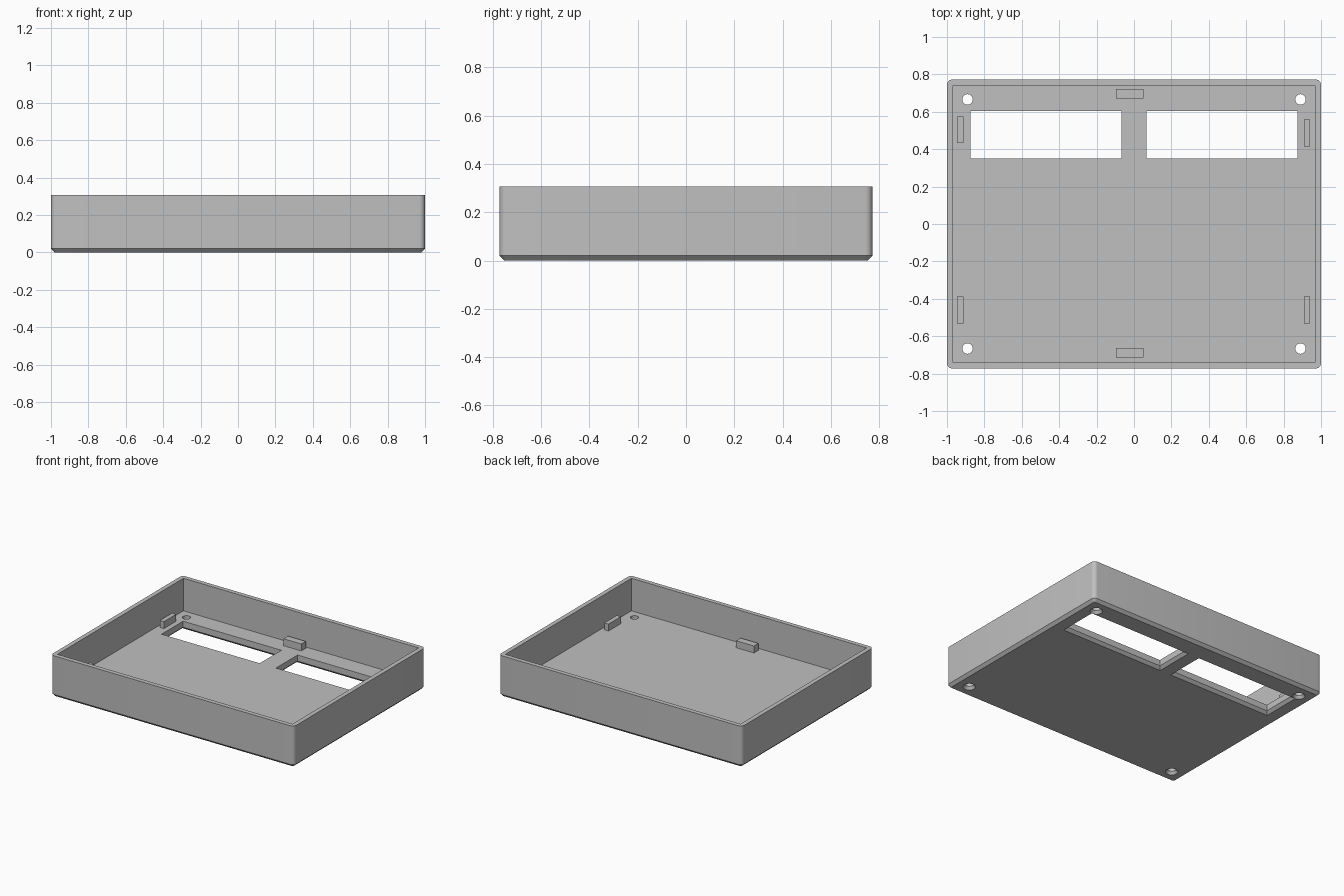
import bpy
import bmesh
from math import cos, sin, pi, radians

if "Cube" in bpy.data.objects:
    bpy.data.objects.remove(bpy.data.objects["Cube"], do_unlink=True)

HALF_X, HALF_Y, HEIGHT = 1.0, 0.773, 0.307
WALL, FLOOR, CHAMFER = 0.033, 0.065, 0.02

grey = bpy.data.materials.new("plain grey plastic")
grey.use_nodes = True
colour = (0.53, 0.53, 0.53, 1)
grey.diffuse_color = colour
grey.node_tree.nodes["Principled BSDF"].inputs["Base Color"].default_value = colour


def outline(hx, hy, radius=0.0, steps=6):
    """Rectangle outline with optional rounded corners, counter-clockwise."""
    if radius == 0:
        return [(hx, hy), (-hx, hy), (-hx, -hy), (hx, -hy)]
    points = []
    for corner, (sx, sy) in enumerate([(1, 1), (-1, 1), (-1, -1), (1, -1)]):
        for i in range(steps + 1):
            a = (corner + i / steps) * pi / 2
            points.append((sx * (hx - radius) + radius * cos(a),
                           sy * (hy - radius) + radius * sin(a)))
    return points


def circle(radius, sides=32):
    return [(radius * cos(2 * pi * i / sides), radius * sin(2 * pi * i / sides))
            for i in range(sides)]


def loft(name, sections, x=0.0, y=0.0):
    """Closed solid through a stack of (outline, height) sections."""
    bm = bmesh.new()
    rings = [[bm.verts.new((x + px, y + py, z)) for px, py in pts]
             for pts, z in sections]
    for low, high in zip(rings, rings[1:]):
        n = len(low)
        for i in range(n):
            j = (i + 1) % n
            bm.faces.new((low[i], low[j], high[j], high[i]))
    bm.faces.new(rings[0][::-1])
    bm.faces.new(rings[-1])
    bmesh.ops.recalc_face_normals(bm, faces=bm.faces)
    mesh = bpy.data.meshes.new(name)
    bm.to_mesh(mesh)
    bm.free()
    mesh.materials.append(grey)
    obj = bpy.data.objects.new(name, mesh)
    bpy.context.collection.objects.link(obj)
    return obj


def activate(obj):
    bpy.ops.object.select_all(action="DESELECT")
    obj.select_set(True)
    bpy.context.view_layer.objects.active = obj


def cut(target, cutter):
    cutter.hide_render = True
    activate(target)
    mod = target.modifiers.new("cut", "BOOLEAN")
    mod.operation = "DIFFERENCE"
    mod.solver = "EXACT"
    mod.object = cutter
    bpy.ops.object.modifier_apply(modifier=mod.name)
    bpy.data.objects.remove(cutter, do_unlink=True)


# Tray body: rounded corners and a chamfered bottom edge
full = outline(HALF_X, HALF_Y, 0.03)
tray = loft("tray", [
    (outline(HALF_X - CHAMFER, HALF_Y - CHAMFER, 0.01), 0),
    (full, CHAMFER),
    (full, HEIGHT)])

# Square-cornered cavity
inside = outline(HALF_X - WALL, HALF_Y - WALL)
cut(tray, loft("cavity_cutter", [(inside, FLOOR), (inside, HEIGHT + 0.1)]))

# Two windows, flared on the underside
win_x, win_y = 0.404, 0.127
flare = 2 * CHAMFER
for side in (-1, 1):
    opening = outline(win_x, win_y)
    cut(tray, loft("window_cutter", [
        (outline(win_x + flare, win_y + flare), -CHAMFER),
        (opening, CHAMFER),
        (opening, FLOOR + 0.1)], side * 0.4705, 0.477))

# Four countersunk screw holes
for sx in (-1, 1):
    for sy in (-1, 1):
        cut(tray, loft("hole_cutter", [
            (circle(0.058), -0.02),
            (circle(0.028), 0.02),
            (circle(0.028), FLOOR + 0.1)], sx * 0.89, sy * 0.666))

activate(tray)
bpy.ops.object.shade_smooth_by_angle(angle=radians(30))


# Locating blocks on the floor, just inside the walls
def block(name, hx, hy, x, y):
    base = outline(hx, hy)
    loft(name, [(base, FLOOR - 0.005), (base, 0.117)], x, y)


block("back_block", 0.073, 0.026, -0.022, 0.697)
block("front_block", 0.073, 0.026, -0.022, -0.689)
block("right_back_block", 0.017, 0.072, -0.929, 0.504)
block("left_back_block", 0.017, 0.072, 0.925, 0.487)
block("right_front_block", 0.017, 0.072, -0.929, -0.46)
block("left_front_block", 0.017, 0.072, 0.925, -0.46)
